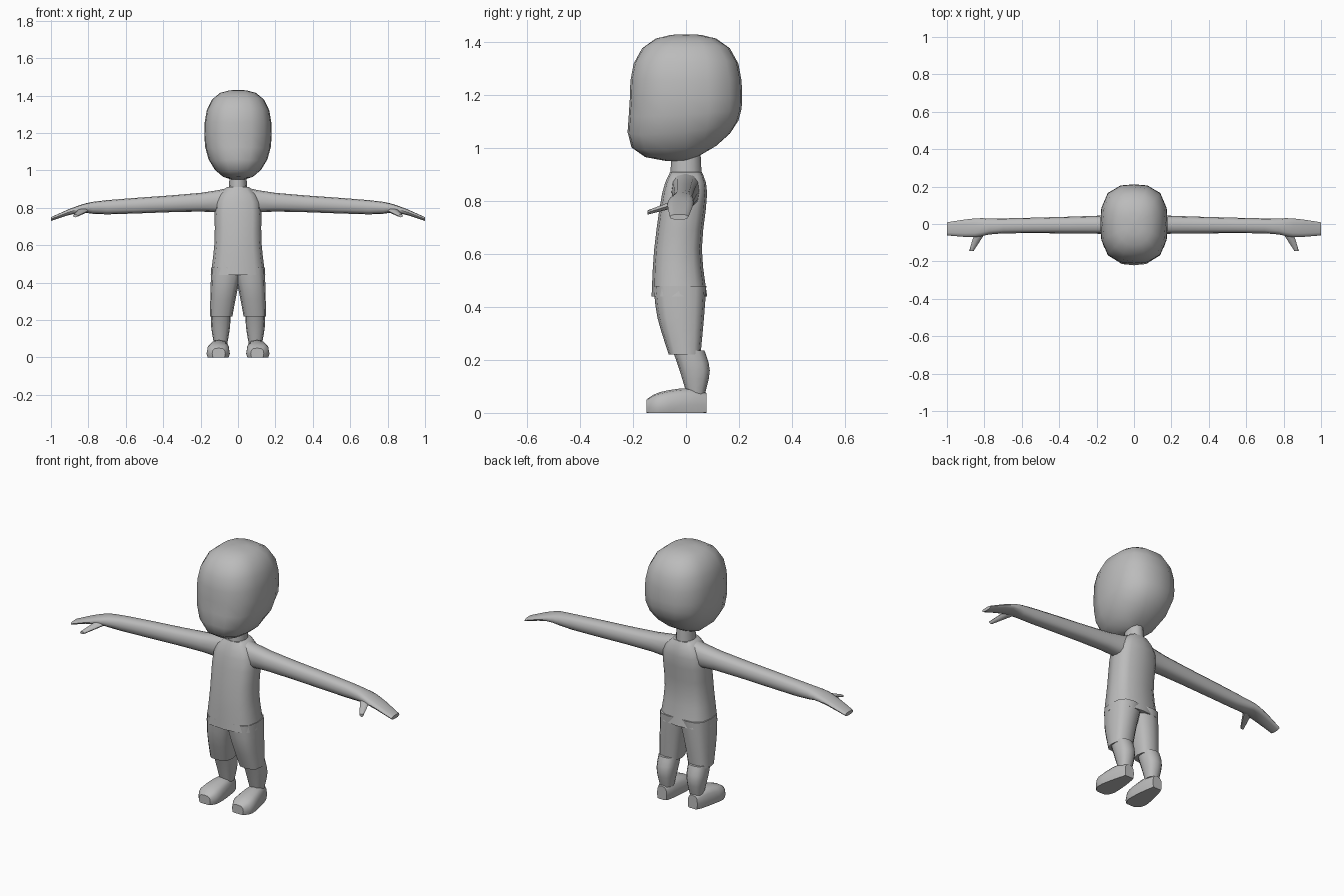
import bpy
import bmesh
import math

cube = bpy.data.objects.get("Cube")
if cube:
    bpy.data.objects.remove(cube)

GREY = (.5, .5, .5, 1)
clay = bpy.data.materials.new("clay grey")
clay.use_nodes = True
clay.diffuse_color = GREY
clay.node_tree.nodes["Principled BSDF"].inputs["Base Color"].default_value = GREY


def finish(name, bm, mirror=False):
    """Turn the mesh into a named, shaded, optionally mirrored part."""
    bmesh.ops.recalc_face_normals(bm, faces=bm.faces)
    mesh = bpy.data.meshes.new(name)
    bm.to_mesh(mesh)
    bm.free()
    mesh.materials.append(clay)
    part = bpy.data.objects.new(name, mesh)
    bpy.context.collection.objects.link(part)
    bpy.ops.object.select_all(action="DESELECT")
    part.select_set(True)
    bpy.context.view_layer.objects.active = part
    bpy.ops.object.shade_smooth_by_angle(angle=math.radians(45))
    if mirror:
        part.modifiers.new("mirror", "MIRROR")


def smooth_path(stations, steps):
    """Pass a smooth spline through every value of the stations."""
    path = []
    last = len(stations) - 1
    for i in range(last):
        around = [stations[min(max(i + k, 0), last)] for k in (-1, 0, 1, 2)]
        for step in range(steps):
            t = step / steps
            path.append([
                b + t / 2 * (c - a + t * (2 * a - 5 * b + 4 * c - d
                                          + t * (3 * (b - c) + d - a)))
                for a, b, c, d in zip(*around)
            ])
    return path + [list(stations[-1])]


def rounded(value, power):
    return math.copysign(abs(value) ** (2 / power), value)


def loft(name, axis, stations, sides=12, power=2.5, steps=3, mirror=False):
    """Skin rounded sections; a station is x, y, z and two half widths."""
    across, along = [k for k in range(3) if k != "xyz".index(axis)]
    bm = bmesh.new()
    loops = []
    for *centre, wide, deep in smooth_path(stations, steps):
        loop = []
        for i in range(sides):
            angle = math.tau * i / sides
            point = list(centre)
            point[across] += wide * rounded(math.cos(angle), power)
            point[along] += deep * rounded(math.sin(angle), power)
            # Nothing goes below the ground, which flattens the soles
            point[2] = max(point[2], 0)
            loop.append(bm.verts.new(point))
        loops.append(loop)
    for low, high in zip(loops, loops[1:]):
        for i in range(sides):
            j = (i + 1) % sides
            bm.faces.new((low[i], low[j], high[j], high[i]))
    bm.faces.new(loops[0])
    bm.faces.new(loops[-1])
    finish(name, bm, mirror)


def build_head(power=2.8):
    """Boxy ball with a flat face, narrow jaw and rising nape."""
    bm = bmesh.new()
    bmesh.ops.create_uvsphere(bm, u_segments=16, v_segments=12, radius=1)
    for vert in bm.verts:
        size = sum(abs(c) ** power for c in vert.co) ** (1 / power)
        x, y, z = vert.co / size
        low = max(0, -z)
        if y < 0:
            y *= 1 + .4 * low ** 2
        x *= 1 - .2 * low ** 2
        vert.co = (.18 * x, .212 * y, 1.19 + .24 * z + .085 * low * max(0, y))
    finish("head", bm)


build_head()

# Neck
loft("neck", "z", [(0, 0, .88, .05, .06), (0, 0, .98, .045, .055)], power=2)

# Shirt, flaring to its hem
loft("shirt", "z", [
    (0, -.025, .44, .146, .105),
    (0, -.03, .62, .125, .09),
    (0, -.005, .83, .12, .085),
    (0, 0, .91, .06, .06),
], power=3)

# Arm running into a flat mitten hand
loft("arm", "x", [
    (0, 0, .84, .06, .08),
    (.2, -.004, .83, .048, .05),
    (.7, -.01, .803, .04, .038),
    (.85, -.02, .793, .05, .02),
    (1, -.026, .74, .035, .01),
], mirror=True)

# Thumb
loft("thumb", "y", [
    (.82, -.04, .79, .03, .015),
    (.87, -.145, .757, .012, .008),
], sides=8, power=2, mirror=True)

# Trouser leg, meeting its twin at the crotch
loft("trouser_leg", "z", [
    (.09, -.005, .22, .06, .06),
    (.075, -.02, .36, .072, .088),
    (.057, -.023, .48, .086, .1),
], power=2.8, mirror=True)

# Calf, leaning back over the ankle
loft("calf", "z", [
    (.093, .037, .07, .035, .034),
    (.093, .033, .16, .05, .057),
    (.092, .01, .235, .052, .06),
], mirror=True)

# Shoe with a flat sole and rounded toe
loft("shoe", "y", [
    (.103, -.15, .02, .035, .03),
    (.106, -.1, .02, .062, .058),
    (.1, .01, .03, .048, .064),
    (.096, .078, .03, .03, .045),
], power=2.8, mirror=True)
